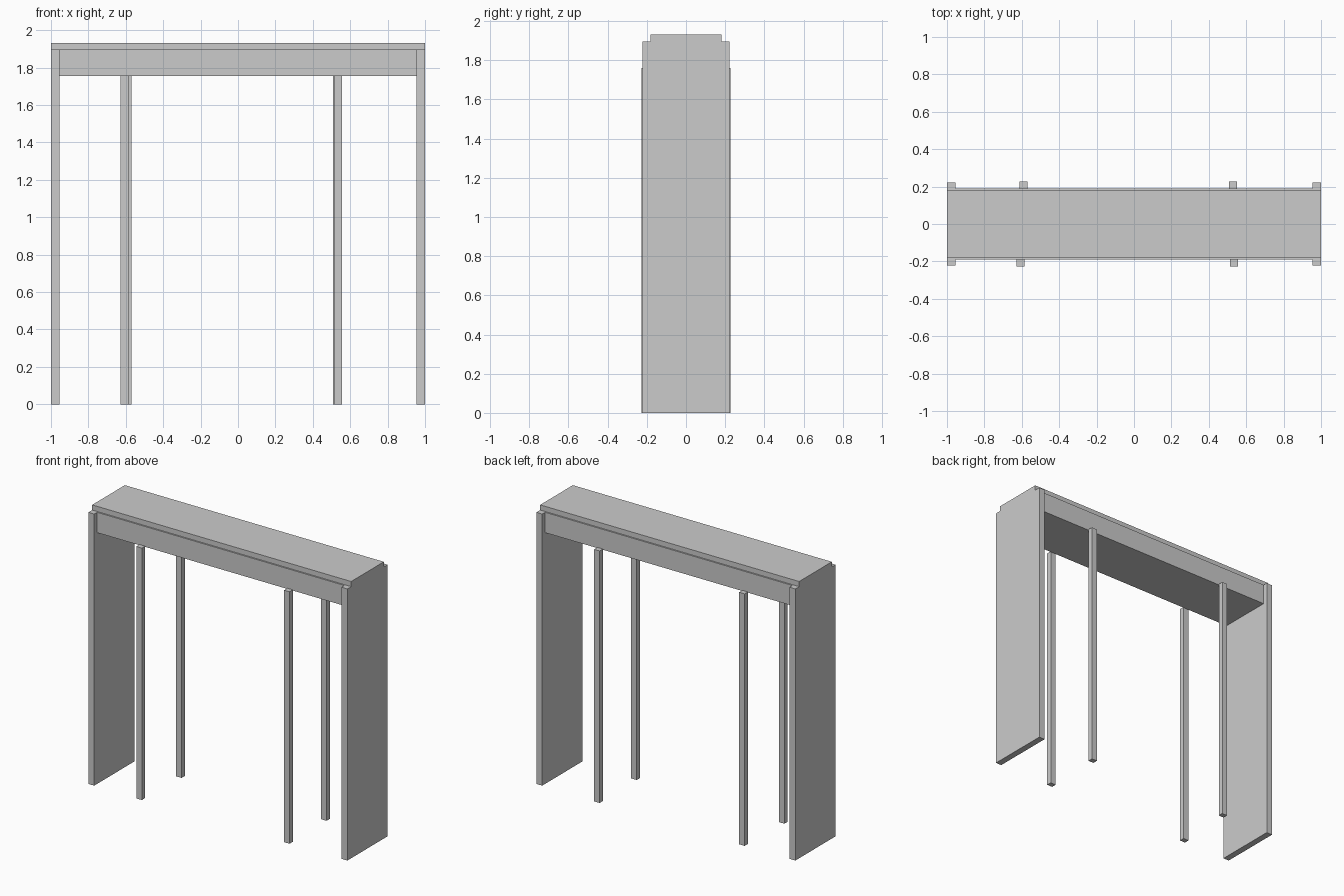
import bpy, bmesh

if "Cube" in bpy.data.objects:
    bpy.data.objects.remove(bpy.data.objects["Cube"])


def extrude_profile(name, profile, x0, x1):
    """Solid made by sweeping a (y, z) outline along x."""
    bm = bmesh.new()
    face = bm.faces.new([bm.verts.new((x0, y, z)) for y, z in profile])
    res = bmesh.ops.extrude_face_region(bm, geom=[face])
    verts = [v for v in res["geom"] if isinstance(v, bmesh.types.BMVert)]
    bmesh.ops.translate(bm, verts=verts, vec=(x1 - x0, 0, 0))
    bmesh.ops.recalc_face_normals(bm, faces=bm.faces)
    mesh = bpy.data.meshes.new(name)
    bm.to_mesh(mesh)
    bm.free()
    obj = bpy.data.objects.new(name, mesh)
    bpy.context.collection.objects.link(obj)
    return obj


def stepped(half_width, bottom):
    """Symmetric outline with the narrower raised cap on top."""
    right = [(half_width, bottom), (half_width, LEDGE), (CAP, LEDGE), (CAP, TOP)]
    return right + [(-y, z) for y, z in reversed(right)]


TOP, LEDGE, BEAM_BOTTOM = 1.932, 1.896, 1.754
CAP, BEAM, PANEL = 0.18, 0.19, 0.222
INNER = 0.955

# Side panels
extrude_profile("left_panel", stepped(PANEL, 0), -1, -INNER)
extrude_profile("right_panel", stepped(PANEL, 0), INNER, 1)

# Top beam with raised cap
extrude_profile("top_beam", stepped(BEAM, BEAM_BOTTOM), -INNER, INNER)

# Slim posts just outside the beam, slightly uneven in placement
POST_W, POST_TOP = 0.042, 1.759
for name, x, side in [("front_left_post", -0.606, -1), ("back_left_post", -0.59, 1),
                      ("front_right_post", 0.535, -1), ("back_right_post", 0.53, 1)]:
    y0, y1 = side * BEAM, side * 0.226
    extrude_profile(name, [(y0, 0), (y1, 0), (y1, POST_TOP), (y0, POST_TOP)],
                    x - POST_W / 2, x + POST_W / 2)
